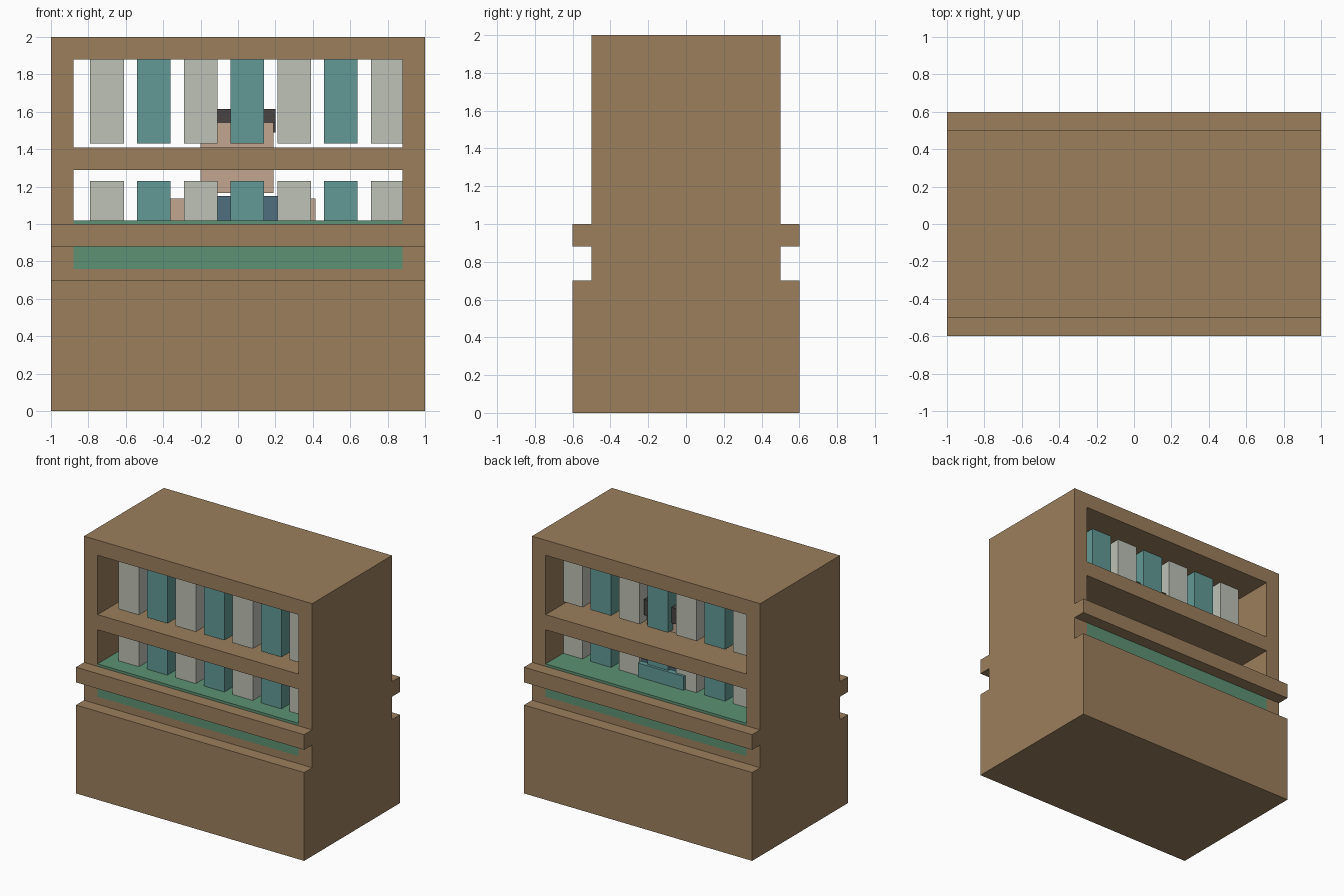
import bpy
import bmesh

if "Cube" in bpy.data.objects:
    bpy.data.objects.remove(bpy.data.objects["Cube"])


def material(name, rgb):
    """Material from a display colour (0-255), converted to linear."""
    m = bpy.data.materials.new(name)
    lin = [((c / 255 + 0.055) / 1.055) ** 2.4 for c in rgb]
    m.diffuse_color = (*lin, 1)
    m.use_nodes = True
    m.node_tree.nodes["Principled BSDF"].inputs["Base Color"].default_value = m.diffuse_color
    return m


WOOD = material("wood", (156, 127, 93))
GREEN = material("green_top", (93, 146, 115))
GREY = material("pale_goods", (190, 194, 182))
TEAL = material("teal_goods", (98, 154, 150))
SKIN = material("skin", (194, 166, 142))
HAIR = material("hair", (72, 68, 66))
BLUE = material("blue_cloth", (80, 110, 128))


def box(name, x, y, z, mat):
    """Axis-aligned box from (min, max) ranges."""
    bm = bmesh.new()
    bmesh.ops.create_cube(bm, size=1)
    for v in bm.verts:
        for i, (lo, hi) in enumerate((x, y, z)):
            v.co[i] = hi if v.co[i] > 0 else lo
    mesh = bpy.data.meshes.new(name)
    bm.to_mesh(mesh)
    bm.free()
    mesh.materials.append(mat)
    ob = bpy.data.objects.new(name, mesh)
    bpy.context.collection.objects.link(ob)
    return ob


FULL, INNER = (-1, 1), (-0.88, 0.88)
WIDE, DEEP = (-0.6, 0.6), (-0.5, 0.5)

# Cabinet: base, side walls, counter ledge, shelf and roof
box("base", FULL, WIDE, (0, 0.7), WOOD)
for side, x in (("left", (-1, -0.88)), ("right", (0.88, 1))):
    box(side + "_wall_lower", x, DEEP, (0.7, 0.88), WOOD)
    box(side + "_wall_upper", x, DEEP, (1.0, 2.0), WOOD)
box("recess_rail", INNER, DEEP, (0.7, 0.76), WOOD)
box("counter_ledge", FULL, WIDE, (0.88, 1.0), WOOD)
box("shelf", INNER, DEEP, (1.29, 1.41), WOOD)
box("roof", INNER, DEEP, (1.88, 2.0), WOOD)

# Green lining under and over the counter
box("recess_panel", INNER, DEEP, (0.76, 0.88), GREEN)
box("counter_top", INNER, DEEP, (1.0, 1.02), GREEN)

# Two rows of seven goods in alternating colours
for i in range(7):
    cx = -0.7 + 0.25 * i
    mat = TEAL if i % 2 else GREY
    x = (cx - 0.09, min(cx + 0.09, 0.88))
    box(f"lower_goods_{i + 1}", x, (-0.37, 0.28), (1.02, 1.23), mat)
    box(f"upper_goods_{i + 1}", x, (-0.37, 0.28), (1.43, 1.88), mat)

# Shopkeeper standing among the goods, with a teal apron panel at the back
box("keeper_torso", (-0.2, 0.21), (-0.12, 0.26), (0.6, 1.15), BLUE)
box("keeper_apron", (-0.19, 0.21), (0.26, 0.30), (0.6, 1.13), TEAL)
box("keeper_head", (-0.2, 0.19), (-0.15, 0.22), (1.165, 1.54), SKIN)
box("keeper_hair", (-0.2, 0.2), (-0.15, 0.24), (1.54, 1.615), HAIR)
box("keeper_hair_back", (-0.19, 0.2), (0.22, 0.24), (1.49, 1.54), HAIR)
for side, s in (("left", -1), ("right", 1)):
    box(f"keeper_{side}_arm", sorted((s * 0.22, s * 0.415)), (-0.1, 0.1), (0.6, 1.135), SKIN)
    box(f"keeper_{side}_leg", sorted((s * 0.04, s * 0.22)), (-0.1, 0.1), (0.005, 0.6), BLUE)
